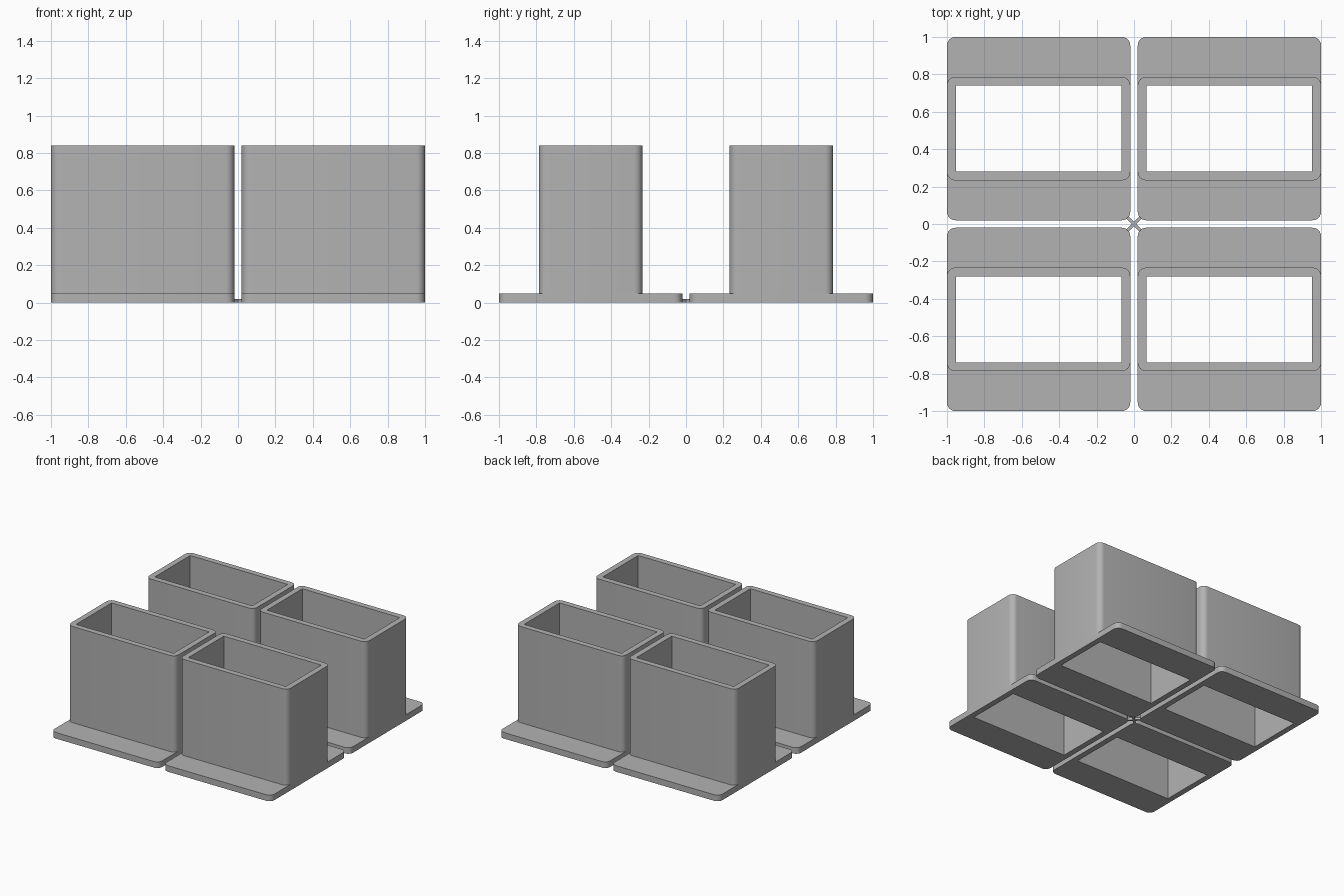
import bpy
import bmesh
from math import cos, sin, pi, radians

cube = bpy.data.objects.get("Cube")
if cube:
    bpy.data.objects.remove(cube, do_unlink=True)

OFFSET = 0.51        # centre of each holder from the middle
HALF = 0.49          # half width of the square foot plate
TOWER = 0.277        # half depth of the sleeve
HOLE = (0.443, 0.23)
RADIUS = 0.045
STEPS = 6
PLATE_Z, RIM_Z, LINK_Z = 0.05, 0.84, 0.02

grey = bpy.data.materials.new("plain_grey")
grey.use_nodes = True
grey.diffuse_color = (0.45, 0.45, 0.45, 1)
grey.node_tree.nodes["Principled BSDF"].inputs["Base Color"].default_value = grey.diffuse_color


def outline(bm, hx, hy, r, z):
    """Rounded rectangle, counter-clockwise, same vertex count for any radius."""
    verts = []
    for k, (sx, sy) in enumerate([(1, 1), (-1, 1), (-1, -1), (1, -1)]):
        for i in range(STEPS + 1):
            a = (k + i / STEPS) * pi / 2
            verts.append(bm.verts.new((sx * (hx - r) + r * cos(a),
                                       sy * (hy - r) + r * sin(a), z)))
    return verts


def make_object(name, bm, location=(0, 0, 0)):
    mesh = bpy.data.meshes.new(name)
    bm.to_mesh(mesh)
    bm.free()
    mesh.materials.append(grey)
    obj = bpy.data.objects.new(name, mesh)
    obj.location = location
    bpy.context.collection.objects.link(obj)
    return obj


def holder(name, location):
    """Foot plate, sleeve and through hole as one skin of connected outlines."""
    bm = bmesh.new()
    loops = [
        outline(bm, HALF, HALF, RADIUS, 0),
        outline(bm, HALF, HALF, RADIUS, PLATE_Z),
        outline(bm, HALF, TOWER, RADIUS, PLATE_Z),
        outline(bm, HALF, TOWER, RADIUS, RIM_Z),
        outline(bm, *HOLE, 0, RIM_Z),
        outline(bm, *HOLE, 0, 0),
    ]
    n = len(loops[0])
    for a, b in zip(loops, loops[1:] + loops[:1]):
        for i in range(n):
            j = (i + 1) % n
            bm.faces.new((a[i], a[j], b[j], b[i]))
    bmesh.ops.remove_doubles(bm, verts=bm.verts[:], dist=0.0001)
    # the sleeve is flush with the plate on two sides, so drop the empty slivers
    flat = [f for f in bm.faces if f.calc_area() < 1e-6]
    bmesh.ops.delete(bm, geom=flat, context='FACES_ONLY')
    return make_object(name, bm, location)


# Four holders in a square
holders = [holder(f"{row}_{side}_holder", (sx * OFFSET, sy * OFFSET, 0))
           for row, sy in (("front", -1), ("back", 1))
           for side, sx in (("left", 1), ("right", -1))]

# Thin cross joining the four inner corners
bm = bmesh.new()
arm, w = 0.05, 0.008
points = []
for k in range(4):
    a = pi / 4 + k * pi / 2
    dx, dy = cos(a), sin(a)
    for along, across in ((arm, -w), (arm, w), (w, w)):
        points.append(bm.verts.new((dx * along - dy * across, dy * along + dx * across, 0)))
base = bm.faces.new(points)
top = bmesh.ops.extrude_face_region(bm, geom=[base])["geom"]
bmesh.ops.translate(bm, vec=(0, 0, LINK_Z),
                    verts=[v for v in top if isinstance(v, bmesh.types.BMVert)])
bmesh.ops.recalc_face_normals(bm, faces=bm.faces[:])
make_object("centre_link", bm)

# Smooth rounded corners, keep every other edge crisp
bpy.ops.object.select_all(action='DESELECT')
for obj in holders:
    obj.select_set(True)
bpy.context.view_layer.objects.active = holders[0]
bpy.ops.object.shade_smooth_by_angle(angle=radians(30))
